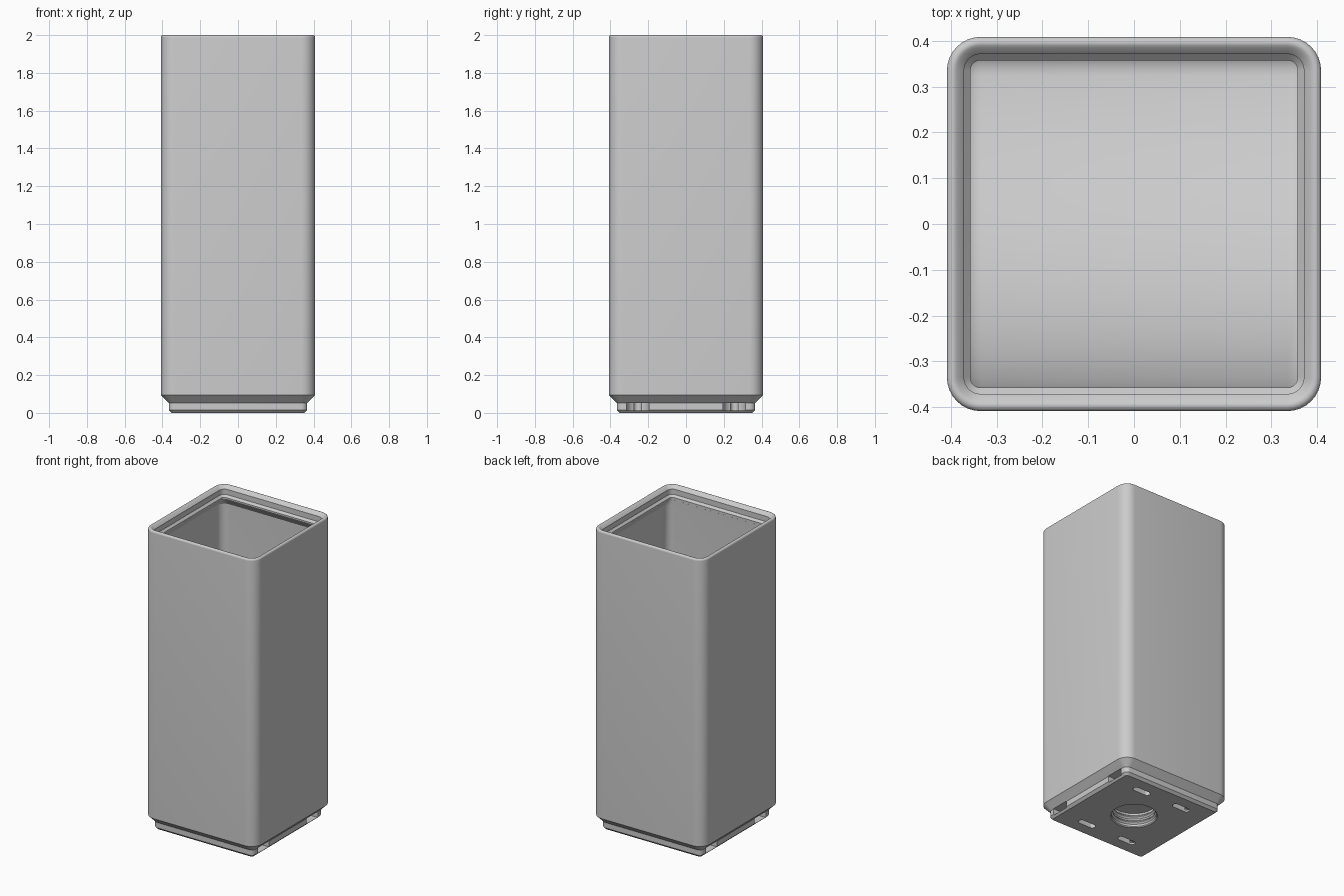
import bpy, bmesh, math
from mathutils import Vector

cube = bpy.data.objects.get("Cube")
if cube:
    bpy.data.objects.remove(cube, do_unlink=True)

MM = 2 / 101.55          # millimetres to model units
CORE = 17 * MM           # half width inside the corner arcs
FILLET = 2.8 * MM        # inner corner radius
WALL = 19.8 * MM         # inner wall half width
LIP = 18.15 * MM         # narrowest half width of the lip

grey = bpy.data.materials.new("light grey")
grey.use_nodes = True
grey.diffuse_color = (0.6, 0.6, 0.6, 1)
grey.node_tree.nodes["Principled BSDF"].inputs["Base Color"].default_value = (0.6, 0.6, 0.6, 1)


def finish(name, bm):
    bmesh.ops.remove_doubles(bm, verts=bm.verts, dist=1e-5)
    bmesh.ops.recalc_face_normals(bm, faces=bm.faces)
    mesh = bpy.data.meshes.new(name)
    bm.to_mesh(mesh)
    bm.free()
    mesh.materials.append(grey)
    obj = bpy.data.objects.new(name, mesh)
    bpy.context.collection.objects.link(obj)
    return obj


def stadium(rx, ry, radius, steps=8):
    """Rounded rectangle outline, corner by corner."""
    pts = []
    for q, (sx, sy) in enumerate([(1, 1), (-1, 1), (-1, -1), (1, -1)]):
        for i in range(steps + 1):
            a = math.pi / 2 * (q + i / steps)
            pts.append((sx * (rx - radius) + radius * math.cos(a),
                        sy * (ry - radius) + radius * math.sin(a)))
    return pts


def loft(name, rings, centre=(0, 0)):
    """Join a stack of (outline, z) rings into a closed solid."""
    bm = bmesh.new()
    loops = [[bm.verts.new((x + centre[0], y + centre[1], z)) for x, y in pts]
             for pts, z in rings]
    for a, b in zip(loops, loops[1:]):
        for i in range(len(a)):
            j = (i + 1) % len(a)
            bm.faces.new((a[i], a[j], b[j], b[i]))
    bm.faces.new(loops[0])
    bm.faces.new(loops[-1])
    return finish(name, bm)


# Outside: stepped foot, tall walls, rounded rim and stacking lip (in mm)
profile = [(17.8, 0), (18.6, 0.8), (18.6, 2.6), (20.75, 4.75), (20.75, 100.9)]
profile += [(20.1 + 0.65 * math.cos(a), 100.9 + 0.65 * math.sin(a))
            for a in (math.radians(15 * k) for k in range(1, 10))]
profile += [(19.62, 101.35), (18.85, 100.5), (18.85, 98.7), (18.15, 98), (18.15, 97.2)]
body = loft("bin_body", [(stadium(h * MM, h * MM, h * MM - CORE), z * MM) for h, z in profile])

# Cavity with a large curved scoop at the front and filleted edges
R = 43.4 * MM
cy, cz = -LIP + R, 7 * MM + R
back_y = WALL - FILLET
back_z = cz - math.sqrt((R - FILLET) ** 2 - (cy - back_y) ** 2)
end_angle = math.atan2(back_z - cz, back_y - cy)
bm = bmesh.new()
for side in (-1, 1):
    for k in range(9):
        t = math.pi / 2 * k / 8
        x = side * (WALL - FILLET + FILLET * math.sin(t))
        d = FILLET * (1 - math.cos(t))
        top = 95.15 * MM
        section = [(WALL - d, top), (-LIP + d, top)]
        for i in range(9):
            a = end_angle * i / 8
            section.append((back_y + (FILLET - d) * math.cos(a),
                            back_z + (FILLET - d) * math.sin(a)))
        for i in range(13):
            a = end_angle + (-math.pi - end_angle) * i / 12
            section.append((cy + (R - d) * math.cos(a), cz + (R - d) * math.sin(a)))
        for y, z in section:
            bm.verts.new((x, y, z))
for z in (96.8, 97.6):
    for x, y in stadium(LIP - 0.0005, LIP - 0.0005, 1.15 * MM):
        bm.verts.new((x, y, z * MM))
bmesh.ops.remove_doubles(bm, verts=bm.verts, dist=1e-5)
hull = bmesh.ops.convex_hull(bm, input=bm.verts)
loose = {e for e in hull["geom_interior"] + hull["geom_unused"]
         if isinstance(e, bmesh.types.BMVert)}
bmesh.ops.delete(bm, geom=list(loose), context="VERTS")
cutters = [finish("cavity_cutter", bm)]

# Side magnet slots and the release slits beneath them
for sx in (-1, 1):
    for sy in (-1, 1):
        y = sy * 13 * MM
        slot = stadium(0.16, 0.059, 0.0585)
        cutters.append(loft("magnet_slot_cutter", [(slot, 0.012), (slot, 0.053)],
                            (sx * 0.357, y)))
        slit = stadium(0.062, 0.02, 0.0199)
        cutters.append(loft("release_slit_cutter", [(slit, -0.02), (slit, 0.0525)],
                            (sx * 0.155, y)))

# Ridged round socket in the underside
ridges = [(0.15, -0.01), (0.136, 0.006), (0.136, 0.02), (0.126, 0.03), (0.126, 0.036),
          (0.136, 0.046), (0.136, 0.056), (0.126, 0.066), (0.126, 0.072),
          (0.136, 0.082), (0.136, 0.095)]
cutters.append(loft("socket_cutter", [(stadium(r, r, r, 12), z) for r, z in ridges]))

bpy.context.view_layer.objects.active = body
for cutter in cutters:
    cutter.hide_render = True
    mod = body.modifiers.new(cutter.name, "BOOLEAN")
    mod.operation = "DIFFERENCE"
    mod.solver = "EXACT"
    mod.object = cutter
    bpy.ops.object.modifier_apply(modifier=mod.name)
    bpy.data.objects.remove(cutter, do_unlink=True)

bpy.ops.object.select_all(action="DESELECT")
body.select_set(True)
bpy.ops.object.shade_smooth_by_angle(angle=math.radians(30))
